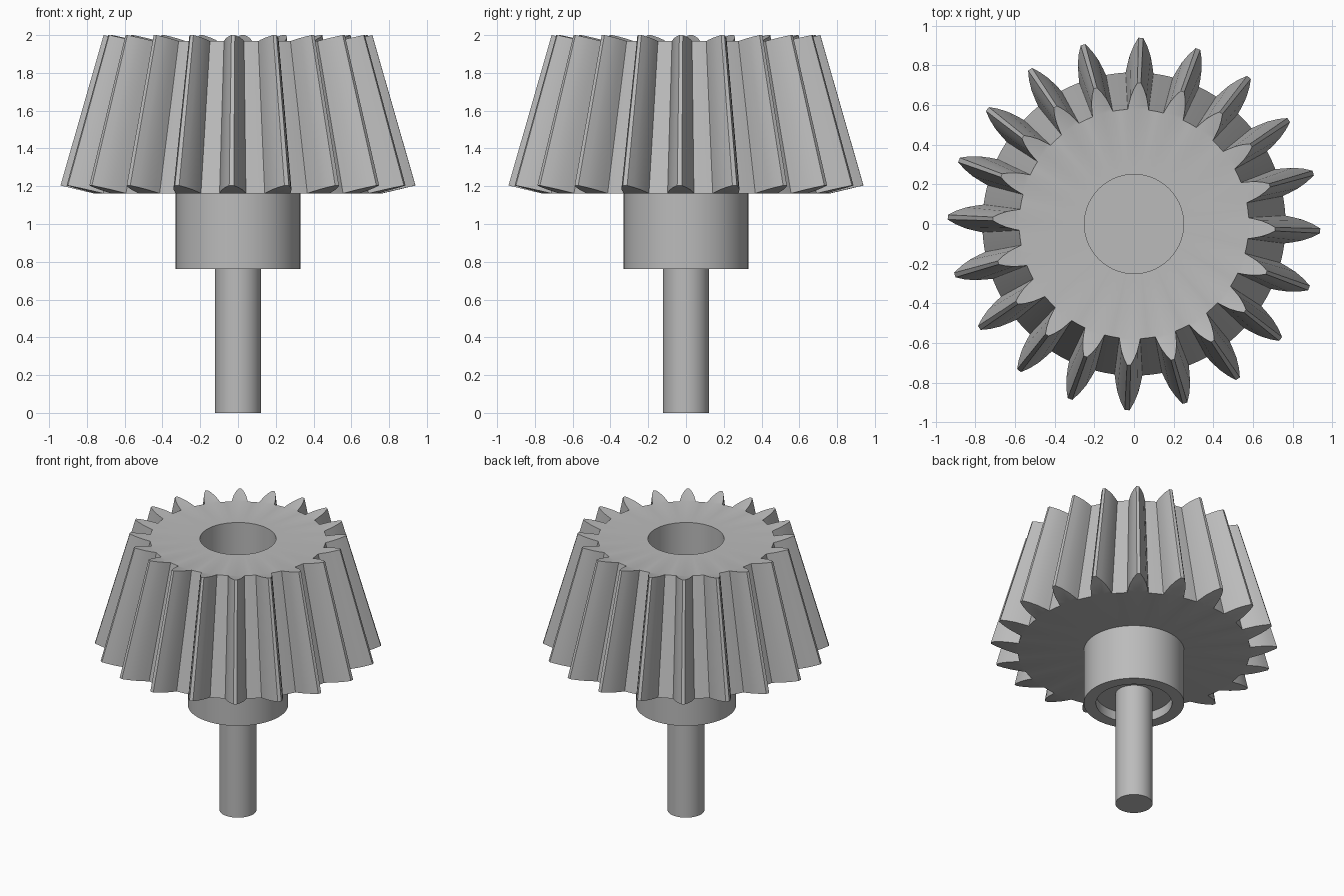
import bpy, bmesh, math

if "Cube" in bpy.data.objects:
    bpy.data.objects.remove(bpy.data.objects["Cube"])

TEETH = 20
PHASE = math.radians(-2.1)
APEX = 4.48                  # cone apex height
SMALL = 0.757                # scale of the small (upper) end
ROOT, Z_LOW = 0.765, 1.162
BORE, HUB = 0.25, 0.33
# tooth flank: radius, half width
FLANK = [(ROOT, 0.070), (0.80, 0.064), (0.85, 0.053), (0.90, 0.034), (0.94, 0.012)]

metal = bpy.data.materials.new("grey metal")
metal.diffuse_color = (0.5, 0.5, 0.5, 1)
metal.use_nodes = True
metal.node_tree.nodes["Principled BSDF"].inputs["Base Color"].default_value = metal.diffuse_color


def finish(name, bm):
    bmesh.ops.recalc_face_normals(bm, faces=bm.faces)
    me = bpy.data.meshes.new(name)
    bm.to_mesh(me)
    bm.free()
    me.materials.append(metal)
    ob = bpy.data.objects.new(name, me)
    bpy.context.collection.objects.link(ob)
    bpy.ops.object.select_all(action='DESELECT')
    ob.select_set(True)
    bpy.context.view_layer.objects.active = ob
    bpy.ops.object.shade_smooth_by_angle(angle=math.radians(32))
    return ob


def lathe(name, profile, closed=False, n=80):
    """Revolve (radius, z) points around z; open profiles get end caps."""
    bm = bmesh.new()
    rings = [[bm.verts.new((r * math.cos(2 * math.pi * i / n), r * math.sin(2 * math.pi * i / n), z))
              for i in range(n)] for r, z in profile]
    pairs = list(zip(rings, rings[1:]))
    if closed:
        pairs.append((rings[-1], rings[0]))
    else:
        bm.faces.new(rings[0])
        bm.faces.new(rings[-1])
    for a, b in pairs:
        for i in range(n):
            j = (i + 1) % n
            bm.faces.new((a[i], a[j], b[j], b[i]))
    return finish(name, bm)


# bevel gear: large end ring and a copy scaled toward the cone apex
bm = bmesh.new()


def point(r, a, end, z=None):
    if z is None:
        z = Z_LOW + (r - ROOT) * 0.24
    s = SMALL if end else 1
    return bm.verts.new((r * s * math.cos(a), r * s * math.sin(a), APEX - (APEX - z) * s))


outlines = []
for end in (0, 1):
    outline, base = [], []
    for t in range(TEETH):
        c = PHASE + 2 * math.pi * t / TEETH
        right = [point(r, c - math.asin(w / r), end) for r, w in FLANK]
        left = [point(r, c + math.asin(w / r), end) for r, w in reversed(FLANK)]
        mid = point(ROOT, c, end)
        gap = point(ROOT, c + math.pi / TEETH, end)
        bm.faces.new(right + left + [mid])          # sloping tooth end
        outline += right + left + [gap]
        base += [right[0], mid, left[-1], gap]
    # flat end face around the bore
    bore = []
    for v in base:
        k = BORE / math.hypot(v.co.x, v.co.y)
        bore.append(bm.verts.new((v.co.x * k, v.co.y * k, v.co.z)))
    for i in range(len(base)):
        j = (i + 1) % len(base)
        bm.faces.new((base[i], base[j], bore[j], bore[i]))
    outlines.append((outline, bore))
for low, high in zip(*outlines):                    # tooth flanks and bore wall
    for i in range(len(low)):
        j = (i + 1) % len(low)
        bm.faces.new((low[i], low[j], high[j], high[i]))
finish("bevel_gear", bm)

# hollow hub under the gear
lathe("hub", [(HUB, 0.763), (HUB, Z_LOW), (BORE, Z_LOW), (BORE, 0.763)], closed=True)

# shaft with the wider plug that fills the bore
lathe("shaft", [(0.122, 0), (0.122, 0.83), (BORE, 0.83), (BORE, Z_LOW)])
